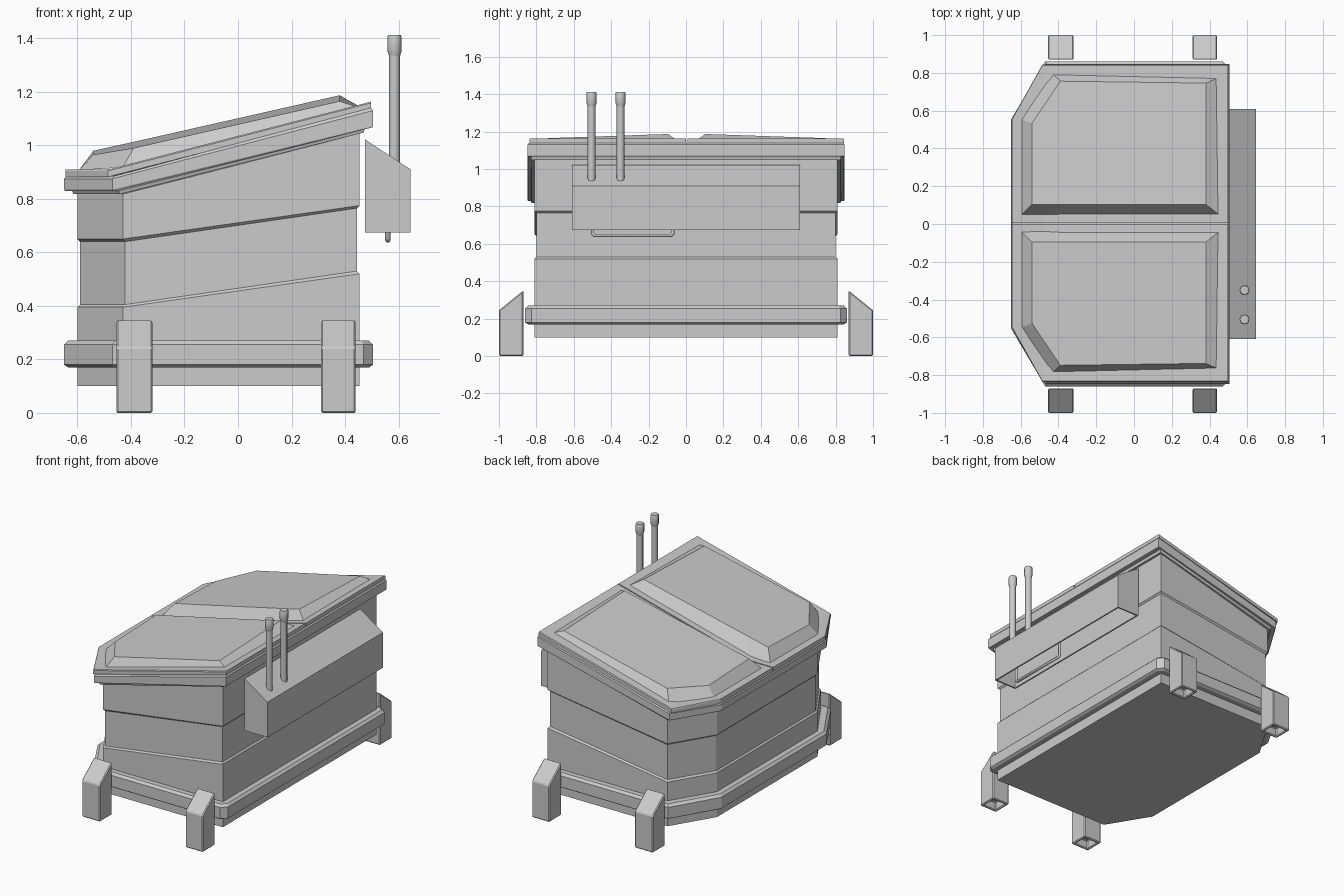
import bpy, bmesh, math
from mathutils import Vector

if "Cube" in bpy.data.objects:
    bpy.data.objects.remove(bpy.data.objects["Cube"])


def make(name, bm):
    bmesh.ops.recalc_face_normals(bm, faces=bm.faces[:])
    me = bpy.data.meshes.new(name)
    bm.to_mesh(me)
    bm.free()
    ob = bpy.data.objects.new(name, me)
    bpy.context.collection.objects.link(ob)
    return ob


def loft(name, rings):
    """Skin a stack of equal-length rings and cap both ends."""
    bm = bmesh.new()
    vs = [[bm.verts.new(p) for p in r] for r in rings]
    n = len(vs[0])
    for a, b in zip(vs, vs[1:]):
        for i in range(n):
            j = (i + 1) % n
            bm.faces.new((a[i], a[j], b[j], b[i]))
    for r in (vs[0], vs[-1]):
        if n == 6:  # caps fold where the slope begins
            bm.faces.new((r[0], r[1], r[4], r[5]))
            bm.faces.new((r[1], r[2], r[3], r[4]))
        else:
            bm.faces.new(r)
    return make(name, bm)


def outline(o, zl, zr, oy=None, c=0):
    """Tapered footprint grown by o; zl at the low end, zr at the high end."""
    oy = o if oy is None else oy
    x0, xc, x1, yc, yw = -.60 - o, -.43 - o * .8, .455 + o, .53 + o * .5, .81 + oy
    half = [(x0, yc, zl), (xc, yw, zl)]
    half += [(x1 - c, yw, zr), (x1, yw - c, zr)] if c else [(x1, yw, zr)]
    return [(x, -y, z) for x, y, z in half] + [(x, y, z) for x, y, z in half[::-1]]


# Container body with recessed middle band
loft("bin_body", [
    outline(0, .10, .10), outline(0, .395, .52), outline(-.01, .405, .53),
    outline(-.01, .64, .765), outline(0, .65, .775), outline(0, .86, 1.10)])

# Bumper rail around the base
loft("base_rail", [
    outline(-.005, .17, .17, c=.02), outline(.035, .17, .17, c=.03),
    outline(.05, .18, .18, c=.035), outline(.05, .255, .255, c=.035),
    outline(.035, .27, .27, c=.03), outline(-.005, .27, .27, c=.02)])

# Top rim with a stepped lip beneath
loft("top_rim", [
    outline(-.005, .818, 1.048), outline(.015, .818, 1.048),
    outline(.02, .83, 1.067), outline(.047, .83, 1.067, .035),
    outline(.05, .835, 1.072, .037), outline(.05, .875, 1.13, .037),
    outline(.042, .885, 1.14, .03)])


def lid_z(x):
    return .91 + max(0, x + .47) * .262


# Two lids with raised panels
for s, side in ((1, "back"), (-1, "front")):
    def ring(pts):
        return [(x, .004 + s * y, z) for x, y, z in pts]

    def plate(g, d):
        xy = [(-.645, .004), (-.47, .004), (.498, .004), (.498, .84), (-.485, .84), (-.645, .555)]
        return ring([(x, y - g if y > .1 else y, lid_z(x) - d) for x, y in xy])

    loft(side + "_lid", [plate(0, .028), plate(0, .005), plate(.005, 0)])
    base = [(-.595, .045), (-.43, .045), (.45, .045), (.44, .768), (-.43, .79), (-.595, .55)]
    top = [(-.54, .10, .98), (-.39, .10, 1.013), (.38, .10, 1.187),
           (.38, .742, 1.165), (-.39, .752, .99), (-.54, .53, .965)]
    loft(side + "_lid_panel", [ring([(x, y, lid_z(x) - .003) for x, y in base]), ring(top)])


def prism(name, profile, to3d, a, b, wall, depth):
    """Extrude a profile from a to b; its bottom face is recessed."""
    bm = bmesh.new()
    ends = [[bm.verts.new(to3d(u, v, t)) for u, v in profile] for t in (a, b)]
    n = len(profile)
    bm.faces.new(ends[0])
    bm.faces.new(ends[1])
    for i in range(n):
        j = (i + 1) % n
        bm.faces.new((ends[0][i], ends[0][j], ends[1][j], ends[1][i]))
    bmesh.ops.recalc_face_normals(bm, faces=bm.faces[:])
    bm.normal_update()
    bottom = min(bm.faces, key=lambda f: f.normal.z)
    bmesh.ops.inset_region(bm, faces=[bottom], thickness=wall)
    hole = bmesh.ops.extrude_face_region(bm, geom=[bottom])["geom"]
    moved = [e for e in hole if isinstance(e, bmesh.types.BMVert)]
    bmesh.ops.translate(bm, verts=moved, vec=(0, 0, depth))
    if bottom.is_valid:
        bm.faces.remove(bottom)
    return make(name, bm)


# Four feet with sloped tops
for s, side in ((1, "back"), (-1, "front")):
    for x0, x1, end in ((-.455, -.32, "left"), (.31, .44, "right")):
        foot = prism(f"{side}_{end}_foot",
                     [(.87, 0), (1, 0), (1, .245), (.87, .35)],
                     lambda u, v, t, s=s: (t, s * u, v), x0, x1, .025, .06)
        bev = foot.modifiers.new("edge", "BEVEL")
        bev.width = .006
        bev.segments = 1

# Hollow side housing, open underneath
prism("side_housing", [(.475, .675), (.645, .675), (.645, .91), (.475, 1.022)],
      lambda u, v, t: (u, t, v), -.61, .61, .014, .2)


def tube(name, radii, x, y, n=8):
    """Round post described by (radius, height) pairs."""
    ob = loft(name, [[(x + r * math.cos(2 * math.pi * i / n),
                       y + r * math.sin(2 * math.pi * i / n), z)
                      for i in range(n)] for r, z in radii])
    for p in ob.data.polygons:
        p.use_smooth = len(p.vertices) == 4
    return ob


# Two upright pipes with caps
for y, side in ((-.505, "front"), (-.35, "back")):
    tube(side + "_pipe", [(.021, .92), (.021, 1.36)], .585, y)
    tube(side + "_pipe_cap", [(.021, 1.335), (.027, 1.355), (.027, 1.405), (.024, 1.412)], .585, y)

# U-shaped bar under the housing
cu = bpy.data.curves.new("under_bar", "CURVE")
cu.dimensions = "3D"
cu.bevel_depth = .01
cu.bevel_resolution = 1
cu.use_fill_caps = True
sp = cu.splines.new("POLY")
path = [(-.50, .87), (-.50, .655), (-.49, .645), (-.08, .645), (-.07, .655), (-.07, .87)]
sp.points.add(len(path) - 1)
for p, (y, z) in zip(sp.points, path):
    p.co = (.56, y, z, 1)
bpy.context.collection.objects.link(bpy.data.objects.new("under_bar", cu))
